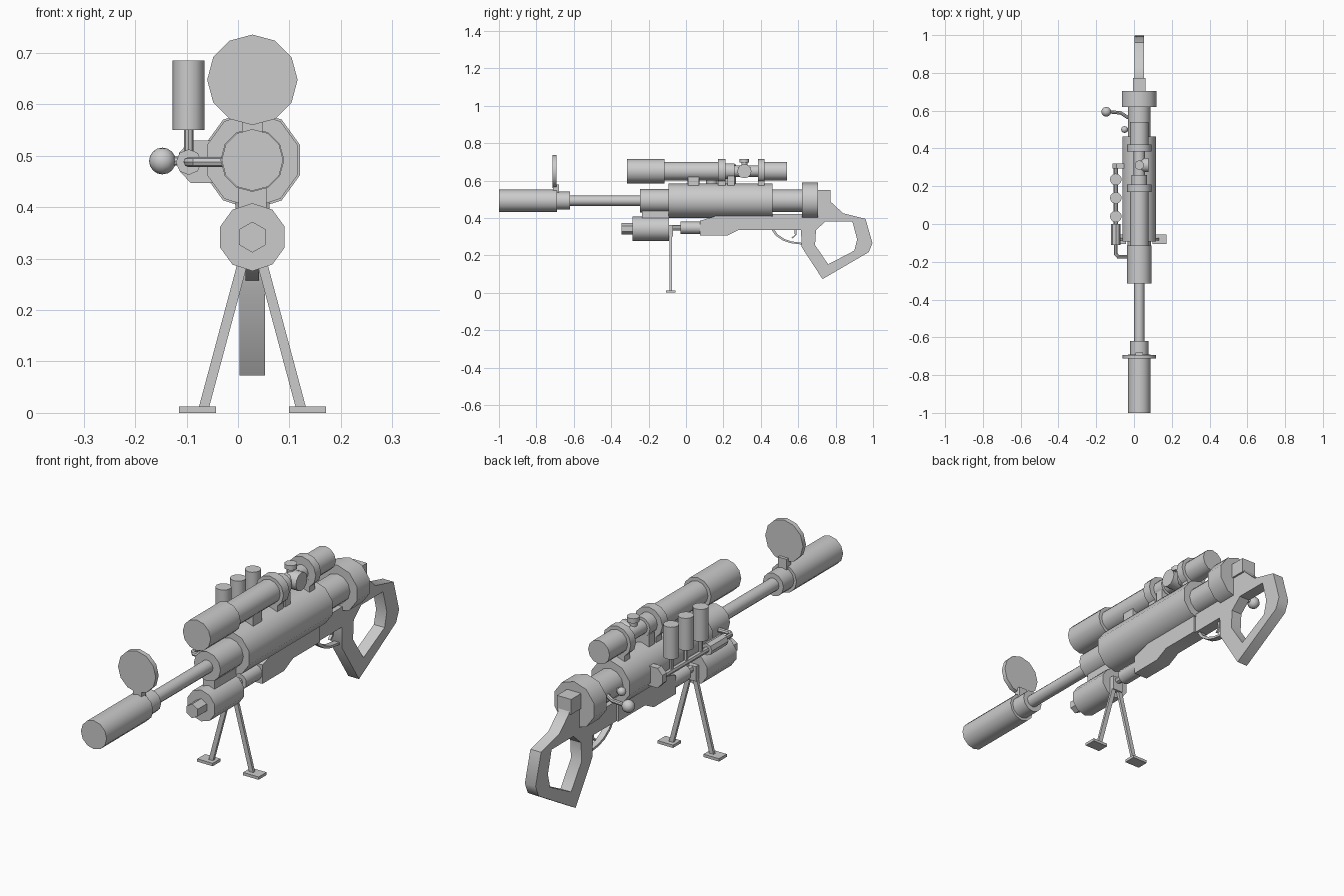
import bpy, bmesh, math
from mathutils import Matrix, Vector

if "Cube" in bpy.data.objects:
    bpy.data.objects.remove(bpy.data.objects["Cube"])

CX, ZB, ZS, ZT = 0.028, 0.492, 0.65, 0.342   # centre plane, barrel, scope and tank heights
grey = bpy.data.materials.new("grey metal")
grey.diffuse_color = (0.6, 0.6, 0.6, 1)
grey.use_nodes = True
grey.node_tree.nodes["Principled BSDF"].inputs["Base Color"].default_value = grey.diffuse_color


def add(name, mesh):
    ob = bpy.data.objects.new(name, mesh)
    bpy.context.collection.objects.link(ob)
    mesh.materials.clear()
    mesh.materials.append(grey)
    return ob


def from_bm(name, bm):
    me = bpy.data.meshes.new(name)
    bm.to_mesh(me)
    bm.free()
    return add(name, me)


def rod(name, a, b, r, n=12, r2=None):
    """Cylinder from a to b with one corner pointing up."""
    a, b = Vector(a), Vector(b)
    w = (b - a).normalized()
    up = Vector((0, 0, 1)) if abs(w.z) < 0.9 else Vector((0, 1, 0))
    u = up.cross(w).normalized()
    v = w.cross(u)
    m = Matrix((u, v, w)).transposed().to_4x4()
    m.translation = (a + b) / 2
    bm = bmesh.new()
    bmesh.ops.create_cone(bm, cap_ends=True, segments=n, radius1=r,
                          radius2=r if r2 is None else r2,
                          depth=(b - a).length, matrix=m)
    return from_bm(name, bm)


def along(name, y0, y1, z, r, n=12, x=CX):
    return rod(name, (x, y0, z), (x, y1, z), r, n)


def box(name, x0, x1, y0, y1, z0, z1):
    bm = bmesh.new()
    m = Matrix.Translation(((x0 + x1) / 2, (y0 + y1) / 2, (z0 + z1) / 2)) @ \
        Matrix.Diagonal((x1 - x0, y1 - y0, z1 - z0, 1))
    bmesh.ops.create_cube(bm, size=1, matrix=m)
    return from_bm(name, bm)


def ball(name, c, r):
    bm = bmesh.new()
    bmesh.ops.create_uvsphere(bm, u_segments=12, v_segments=8, radius=r,
                              matrix=Matrix.Translation(c))
    return from_bm(name, bm)


def curve_mesh(name, cu, matrix):
    tmp = bpy.data.objects.new(name + "_curve", cu)
    bpy.context.collection.objects.link(tmp)
    deps = bpy.context.evaluated_depsgraph_get()
    me = bpy.data.meshes.new_from_object(tmp.evaluated_get(deps))
    bpy.data.objects.remove(tmp)
    me.transform(matrix)
    me.name = name
    return add(name, me)


def plate(name, loops, half):
    """Side outline in (y, z), extra loops are holes, extruded across x."""
    cu = bpy.data.curves.new(name, 'CURVE')
    cu.dimensions, cu.fill_mode, cu.extrude = '2D', 'BOTH', half
    for pts in loops:
        s = cu.splines.new('POLY')
        s.points.add(len(pts) - 1)
        for p, (y, z) in zip(s.points, pts):
            p.co = (y, z, 0, 1)
        s.use_cyclic_u = True
    m = Matrix(((0, 0, 1, CX), (1, 0, 0, 0), (0, 1, 0, 0), (0, 0, 0, 1)))
    return curve_mesh(name, cu, m)


def tube(name, pts, r):
    cu = bpy.data.curves.new(name, 'CURVE')
    cu.dimensions, cu.bevel_depth, cu.bevel_resolution = '3D', r, 2
    cu.use_fill_caps = True
    s = cu.splines.new('POLY')
    s.points.add(len(pts) - 1)
    for p, co in zip(s.points, pts):
        p.co = (*co, 1)
    return curve_mesh(name, cu, Matrix())


# Barrel and receiver, front to back
for name, y0, y1, r, n in (
        ("muzzle_sleeve", -1.0, -0.69, 0.06, 12),
        ("muzzle_collar", -0.69, -0.62, 0.048, 12),
        ("barrel", -0.62, -0.24, 0.027, 12),
        ("receiver_front", -0.245, -0.09, 0.062, 12),
        ("receiver_body", -0.093, 0.463, 0.093, 10),
        ("receiver_rear", 0.46, 0.63, 0.06, 12),
        ("rear_cap", 0.62, 0.705, 0.097, 10)):
    along(name, y0, y1, ZB, r, n)
box("rear_block", CX - 0.033, CX + 0.033, 0.70, 0.772, 0.484, 0.548)

# Front disc sight
along("sight_disc", -0.713, -0.693, 0.648, 0.088, 12)
box("sight_stem", CX - 0.02, CX + 0.02, -0.71, -0.68, 0.52, 0.58)

# Scope
for name, y0, y1, r in (
        ("scope_bell", -0.315, -0.115, 0.065),
        ("scope_tube", -0.115, 0.17, 0.05),
        ("scope_front_ring", 0.17, 0.21, 0.065),
        ("scope_step", 0.21, 0.26, 0.042),
        ("scope_neck", 0.26, 0.39, 0.03),
        ("scope_rear_ring", 0.385, 0.42, 0.065),
        ("scope_eyepiece", 0.42, 0.54, 0.05)):
    along(name, y0, y1, ZS, r)
rod("side_turret", (CX, 0.312, ZS), (CX + 0.05, 0.312, ZS), 0.038)
rod("top_turret_stem", (CX, 0.312, ZS), (CX, 0.312, 0.70), 0.016)
rod("top_turret_cap", (CX, 0.312, 0.695), (CX, 0.312, 0.715), 0.025, 10)
for y, h in ((0.04, 0.03), (0.19, 0.02), (0.24, 0.018), (0.402, 0.018)):
    box("scope_mount", CX - 0.036, CX + 0.036, y - h, y + h, 0.55, 0.625)

# Lower tank and its connections
along("tank_nozzle", -0.345, -0.28, ZT, 0.03, 6)
along("tank", -0.285, -0.09, ZT, 0.066, 10)
box("tank_bracket", CX - 0.027, CX + 0.027, -0.235, -0.09, 0.38, 0.46)
along("tank_pipe", -0.09, -0.03, ZT + 0.005, 0.015, 8)
along("tank_coupling", -0.03, 0.078, ZT + 0.005, 0.033, 10)

# Bipod
box("bipod_clamp", CX - 0.025, CX + 0.025, -0.092, -0.07, 0.30, 0.362)
for s in (-1, 1):
    bm = bmesh.new()
    bmesh.ops.create_cube(bm, size=1, matrix=Matrix.Diagonal((0.02, 0.012, 1, 1)))
    for v in bm.verts:
        top = v.co.z > 0
        v.co.x += CX + s * (0.01 if top else 0.095)
        v.co.y -= 0.081
        v.co.z = 0.325 if top else 0.008
    from_bm("bipod_leg", bm)
    fx = CX + s * 0.107
    box("bipod_foot", fx - 0.036, fx + 0.036, -0.107, -0.055, 0, 0.012)

# Fore-end, stock with grip opening, trigger and guard
plate("fore_end", [[(0.075, 0.385), (0.075, 0.305), (0.22, 0.305), (0.28, 0.335),
                    (0.458, 0.335), (0.458, 0.41), (0.16, 0.41)]], 0.033)
plate("stock", [
    [(0.45, 0.42), (0.45, 0.335), (0.615, 0.335), (0.618, 0.245), (0.73, 0.073),
     (0.977, 0.217), (0.997, 0.265), (0.96, 0.395), (0.84, 0.425), (0.775, 0.485),
     (0.76, 0.535), (0.70, 0.535), (0.68, 0.42)],
    [(0.695, 0.335), (0.745, 0.38), (0.89, 0.38), (0.915, 0.285), (0.90, 0.225),
     (0.76, 0.152), (0.69, 0.255)]], 0.025)
plate("trigger_guard", [[(0.455, 0.34), (0.48, 0.305), (0.52, 0.278), (0.56, 0.265),
                         (0.625, 0.257), (0.625, 0.266), (0.56, 0.275),
                         (0.525, 0.288), (0.49, 0.312), (0.47, 0.34)]], 0.013)
plate("trigger", [[(0.578, 0.34), (0.582, 0.31), (0.565, 0.294), (0.572, 0.29),
                   (0.59, 0.308), (0.592, 0.34)]], 0.006)

# Side feed line with three upright canisters
VX = -0.096
along("feed_valve", -0.11, 0.0, ZB - 0.004, 0.025, 8, VX)
along("feed_rail", 0.0, 0.30, ZB - 0.004, 0.012, 8, VX)
tube("feed_pipe", [(VX, -0.10, 0.488), (VX, -0.16, 0.488), (VX + 0.012, -0.173, 0.488),
                   (0.0, -0.173, 0.488)], 0.01)
bm = bmesh.new()
ring = [bm.verts.new((x, 0.293, z)) for x, z in
        ((-0.03, 0.447), (-0.092, 0.447), (-0.115, 0.472), (-0.115, 0.506),
         (-0.092, 0.53), (-0.03, 0.53))]
face = bm.faces.new(ring)
ext = bmesh.ops.extrude_face_region(bm, geom=[face])
for v in ext["geom"]:
    if isinstance(v, bmesh.types.BMVert):
        v.co.y += 0.028
bmesh.ops.recalc_face_normals(bm, faces=bm.faces)
from_bm("feed_end_plate", bm)
for y in (0.04, 0.138, 0.236):
    rod("canister", (VX, y, 0.55), (VX, y, 0.686), 0.031)
    rod("canister_stem", (VX, y, 0.488), (VX, y, 0.555), 0.009, 8)

# Bolt handle and small knob
tube("bolt_arm", [(0.0, 0.56, 0.49), (-0.035, 0.565, 0.49), (-0.07, 0.588, 0.49),
                  (-0.13, 0.594, 0.49)], 0.009)
ball("bolt_ball", (-0.147, 0.594, 0.49), 0.026)
rod("knob_shaft", (0.0, 0.50, 0.49), (-0.05, 0.50, 0.49), 0.009, 8)
ball("knob", (-0.05, 0.50, 0.49), 0.018)

# Smooth round sides, keep rims sharp
for ob in bpy.context.scene.objects:
    ob.select_set(True)
    bpy.context.view_layer.objects.active = ob
bpy.ops.object.shade_smooth_by_angle(angle=math.radians(40))
